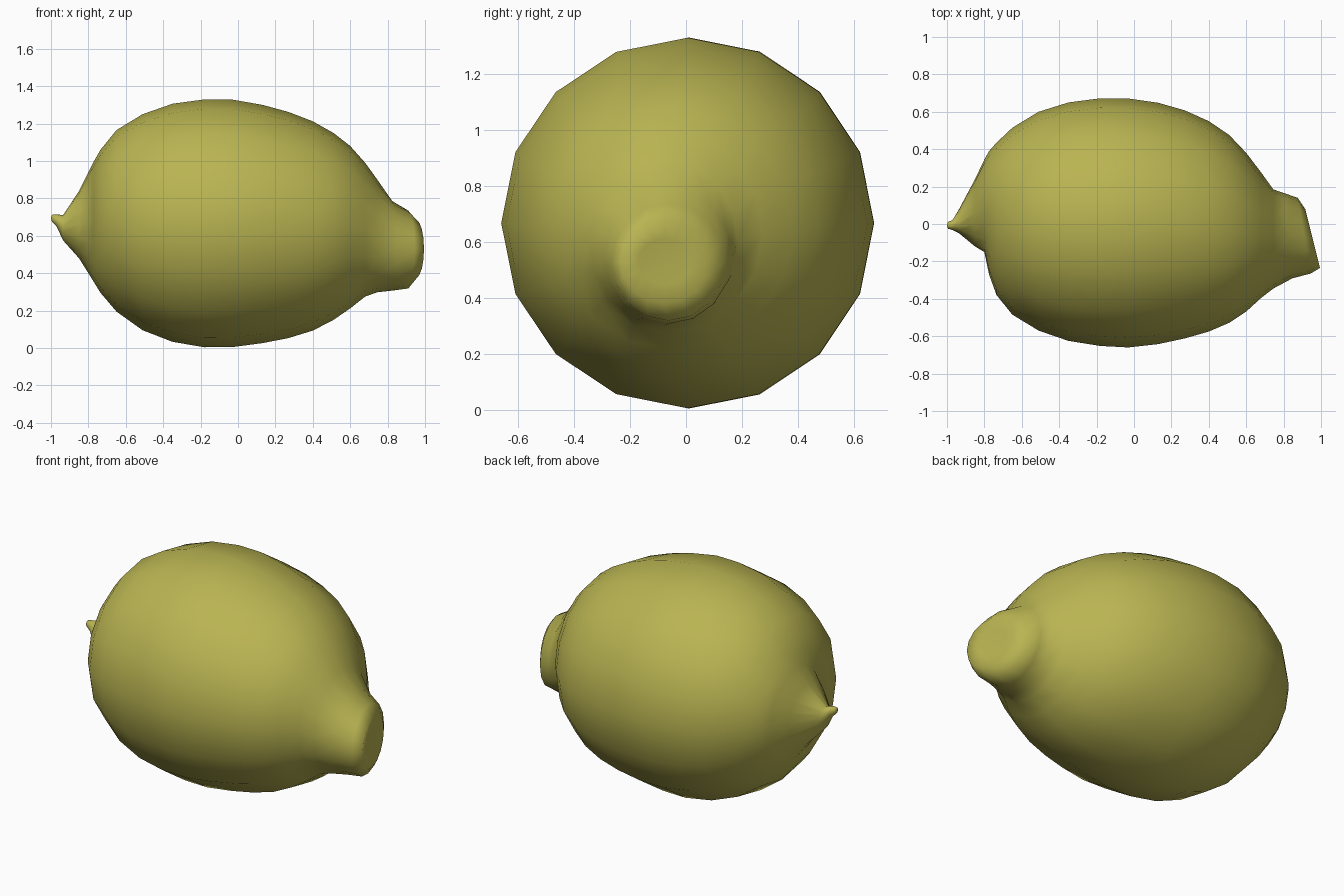
import bpy, bmesh, math

SIDES = 16

# Cross-sections along the fruit: x, y min, y max, z min, z max
RINGS = [
    (-0.995, -0.025, 0.01, 0.675, 0.712),
    (-0.97, -0.032, 0.022, 0.65, 0.715),
    (-0.935, -0.05, 0.08, 0.575, 0.71),
    (-0.85, -0.12, 0.24, 0.48, 0.84),
    (-0.80, -0.15, 0.345, 0.40, 0.94),
    (-0.775, -0.27, 0.39, 0.36, 0.99),
    (-0.735, -0.38, 0.435, 0.295, 1.06),
    (-0.65, -0.485, 0.515, 0.195, 1.165),
    (-0.51, -0.57, 0.60, 0.095, 1.25),
    (-0.35, -0.625, 0.65, 0.033, 1.306),
    (-0.18, -0.652, 0.672, 0.004, 1.329),
    (-0.03, -0.66, 0.671, 0.005, 1.328),
    (0.13, -0.642, 0.648, 0.026, 1.30),
    (0.27, -0.612, 0.608, 0.053, 1.262),
    (0.40, -0.575, 0.55, 0.093, 1.212),
    (0.51, -0.528, 0.475, 0.15, 1.15),
    (0.60, -0.468, 0.38, 0.212, 1.08),
    (0.68, -0.395, 0.275, 0.275, 0.99),
    (0.745, -0.345, 0.185, 0.298, 0.90),
]
# Stem nub sections, slanted: x, y min, y max, z min, z max
NUB = [
    (0.825, -0.29, 0.165, 0.307, 0.785),
    (0.91, -0.265, 0.14, 0.318, 0.735),
    (0.955, -0.235, 0.08, 0.38, 0.68),
    (0.95, -0.17, 0.02, 0.45, 0.61),
]

bm = bmesh.new()


def add_ring(x, y0, y1, z0, z1, slant=0.0):
    cy, cz, ry, rz = (y0 + y1) / 2, (z0 + z1) / 2, (y1 - y0) / 2, (z1 - z0) / 2
    ring = []
    for i in range(SIDES):
        a = 2 * math.pi * i / SIDES
        dy = ry * math.sin(a)
        ring.append(bm.verts.new((x - slant * dy, cy + dy, cz + rz * math.cos(a))))
    return ring


# Body with pointed tip, then the slanted nub
loops = [add_ring(*r) for r in RINGS]
loops += [add_ring(*r, slant=s) for r, s in zip(NUB, (0.1, 0.17, 0.25, 0.25))]
for a, b in zip(loops, loops[1:]):
    for i in range(SIDES):
        j = (i + 1) % SIDES
        bm.faces.new((a[i], a[j], b[j], b[i]))

# Close the tip and the dimpled nub end
for ring, point in ((loops[0], (-1.0, -0.008, 0.695)), (loops[-1], (0.945, -0.075, 0.53))):
    pole = bm.verts.new(point)
    for i in range(SIDES):
        bm.faces.new((ring[i], ring[(i + 1) % SIDES], pole))
bmesh.ops.recalc_face_normals(bm, faces=bm.faces)

mesh = bpy.data.meshes.new("lemon")
bm.to_mesh(mesh)
bm.free()
lemon = bpy.data.objects.new("lemon", mesh)
bpy.context.collection.objects.link(lemon)
mesh.shade_smooth()

peel = bpy.data.materials.new("lemon_peel")
peel.diffuse_color = (0.485, 0.456, 0.084, 1)
mesh.materials.append(peel)
